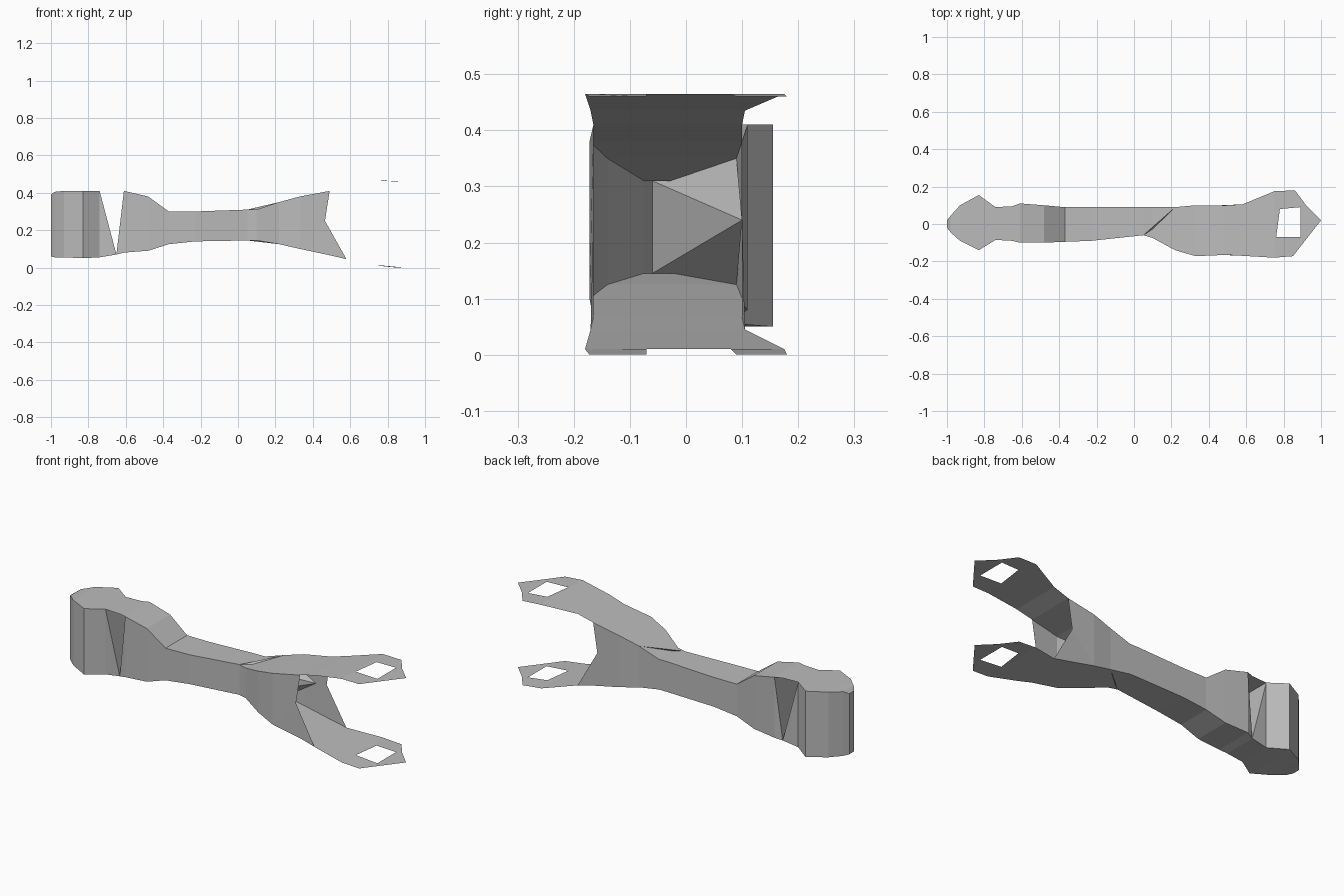
import bpy
import bmesh

cube = bpy.data.objects.get("Cube")
if cube:
    bpy.data.objects.remove(cube, do_unlink=True)

# Single painted metal colour
metal = bpy.data.materials.new("light grey metal")
metal.use_nodes = True
grey = (0.5, 0.5, 0.5, 1)
metal.diffuse_color = grey
shader = next(n for n in metal.node_tree.nodes if n.type == 'BSDF_PRINCIPLED')
shader.inputs["Base Color"].default_value = grey
shader.inputs["Roughness"].default_value = 0.8


def make_part(name, faces):
    """Build a flat-shaded sheet part from faces given as point lists."""
    bm = bmesh.new()
    for points in faces:
        bm.faces.new([bm.verts.new(p) for p in points])
    bmesh.ops.remove_doubles(bm, verts=bm.verts, dist=0.0005)
    mesh = bpy.data.meshes.new(name)
    bm.to_mesh(mesh)
    bm.free()
    mesh.materials.append(metal)
    part = bpy.data.objects.new(name, mesh)
    bpy.context.collection.objects.link(part)
    return part


# Stations along the arm: x, front y, back y, bottom z, top z
stations = [
    (-1, -.02, .02, .06, .39),
    (-.98, -.045, .045, .055, .405),
    (-.93, -.09, .1, .055, .41),
    (-.83, -.14, .155, .05, .41),
    (-.74, -.085, .09, .055, .41),
    (-.65, -.09, .095, .07, .41),
    (-.61, -.1, .11, .08, .41),
    (-.48, -.1, .1, .09, .38),
    (-.37, -.095, .09, .125, .3),
    (-.23, -.09, .09, .14, .3),
    (.05, -.06, .09, .145, .31),
    (.1, -.075, .09, .145, .31),
    (.22, -.14, .09, .125, .35),
    (.33, -.172, .1, .1, .38),
    (.49, -.165, .1, .066, .41),
    (.58, -.17, .105, .045, .435),
    (.75, -.18, .175, .01, .465),
]
HUB_END, GAP, BEAM, WAIST, FLARE, FORK, LIP, ROOT = 4, 5, 6, 10, 12, 13, 14, 15


def corner(i, side, level):
    """Station corner; side is front or back, level is bottom or top."""
    s = stations[i]
    return (s[0], s[1 if side == "front" else 2],
            s[3 if level == "bottom" else 4])


# Pierced fork tip: outer outline and diamond hole
outer = [(.75, -.18), (.85, -.172), (1, .02), (.92, .1), (.86, .18), (.75, .175)]
hole = [(.76, -.07), (.89, -.07), (.89, .09), (.78, .08)]


def fork_tip(base, tip):
    def lift(p):
        return (p[0], p[1], base if p[0] < .8 else tip)
    o = [lift(p) for p in outer]
    h = [lift(p) for p in hole]
    return [[o[0], o[1], h[1], h[0]], [o[1], o[2], h[1]],
            [o[2], o[3], h[2], h[1]], [o[3], o[4], h[2]],
            [o[4], o[5], h[3], h[2]], [o[5], o[0], h[0], h[3]]]


# Upper and lower skins, each ending in a fork tip
for level, base, tip in (("top", .465, .46), ("bottom", .01, 0)):
    skin = []
    for i in range(len(stations) - 1):
        skin.append([corner(i, "front", level), corner(i + 1, "front", level),
                     corner(i + 1, "back", level), corner(i, "back", level)])
    skin += fork_tip(base, tip)
    if level == "bottom":
        skin = [f[::-1] for f in skin]
    make_part(level + "_skin_and_fork", skin)


# Side walls of the hub and of the beam, leaving a tapered slot between them
for side in ("front", "back"):
    def top(i):
        return corner(i, side, "top")

    def low(i):
        return corner(i, side, "bottom")

    def panel(i):
        return [low(i), low(i + 1), top(i + 1), top(i)]

    hub = [panel(i) for i in range(HUB_END)]
    hub.append([low(HUB_END), low(GAP), top(HUB_END)])
    beam = [[low(GAP), low(BEAM), top(BEAM)]]
    beam += [panel(i) for i in range(BEAM, FORK)]
    # Notched wall edge between the fork prongs
    notch = (.465, top(LIP)[1], .25)
    beam += [[low(FORK), notch, top(LIP), top(FORK)],
             [low(FORK), low(LIP), low(ROOT), notch]]
    if side == "back":
        hub = [f[::-1] for f in hub]
        beam = [f[::-1] for f in beam]
    make_part(side + "_hub_wall", hub)
    make_part(side + "_beam_wall", beam)


# Cross walls: nose of the hub and both sides of the slot
def cross_wall(name, upper, lower, flip):
    face = [corner(lower, "front", "bottom"), corner(lower, "back", "bottom"),
            corner(upper, "back", "top"), corner(upper, "front", "top")]
    make_part(name, [face[::-1] if flip else face])


cross_wall("hub_nose", 0, 0, True)
cross_wall("hub_inner_wall", HUB_END, GAP, False)
cross_wall("beam_end_wall", BEAM, GAP, True)

# Faceted web closing the beam inside the fork
a, b = corner(WAIST, "front", "top"), corner(WAIST, "front", "bottom")
t, u = corner(FLARE, "back", "top"), corner(FLARE, "back", "bottom")
c = (.4, .1, .24)
make_part("fork_web", [[a, b, c], [a, c, t], [b, u, c]])
